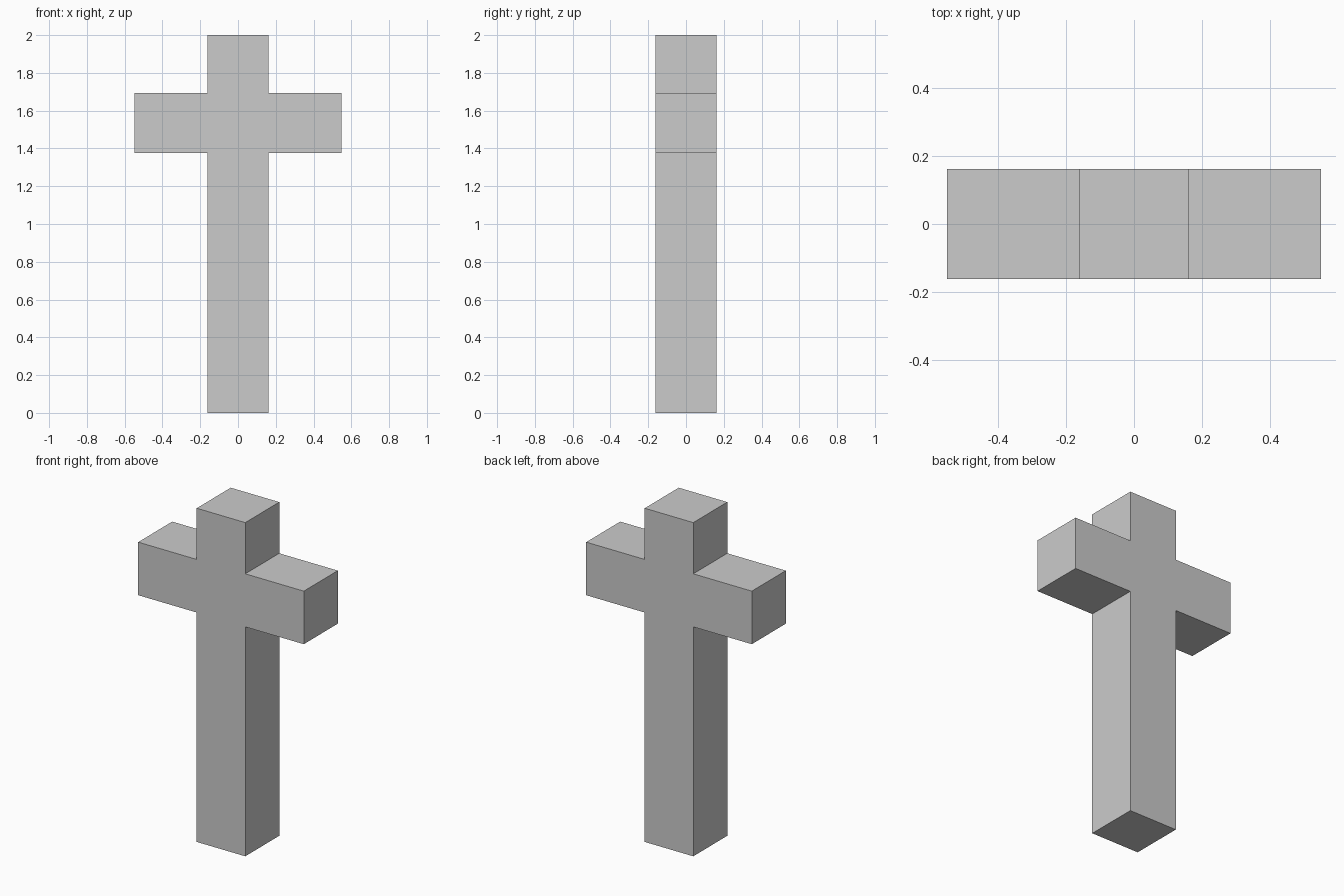
import bpy
import bmesh

cube = bpy.data.objects.get("Cube")
if cube:
    bpy.data.objects.remove(cube, do_unlink=True)

# Plain grey material
GREY = (0.6, 0.6, 0.6, 1.0)
mat = bpy.data.materials.new("plain_grey")
mat.use_nodes = True
mat.diffuse_color = GREY
mat.node_tree.nodes["Principled BSDF"].inputs["Base Color"].default_value = GREY

# Main proportions
half_post = 0.161
half_span = 0.549
height = 2.0
arm_bottom, arm_top = 1.375, 1.693

# Half outline of the cross, mirrored to close the profile
right_side = [
    (half_post, 0), (half_post, arm_bottom), (half_span, arm_bottom),
    (half_span, arm_top), (half_post, arm_top), (half_post, height),
]
outline = right_side + [(-x, z) for x, z in reversed(right_side)]

# Extrude the outline from front to back
bm = bmesh.new()
front = bm.faces.new([bm.verts.new((x, -half_post, z)) for x, z in outline])
result = bmesh.ops.extrude_face_region(bm, geom=[front], use_keep_orig=True)
back_verts = [g for g in result["geom"] if isinstance(g, bmesh.types.BMVert)]
bmesh.ops.translate(bm, verts=back_verts, vec=(0, 2 * half_post, 0))
bmesh.ops.recalc_face_normals(bm, faces=bm.faces)

mesh = bpy.data.meshes.new("cross")
bm.to_mesh(mesh)
bm.free()
mesh.materials.append(mat)
cross = bpy.data.objects.new("cross", mesh)
bpy.context.collection.objects.link(cross)
